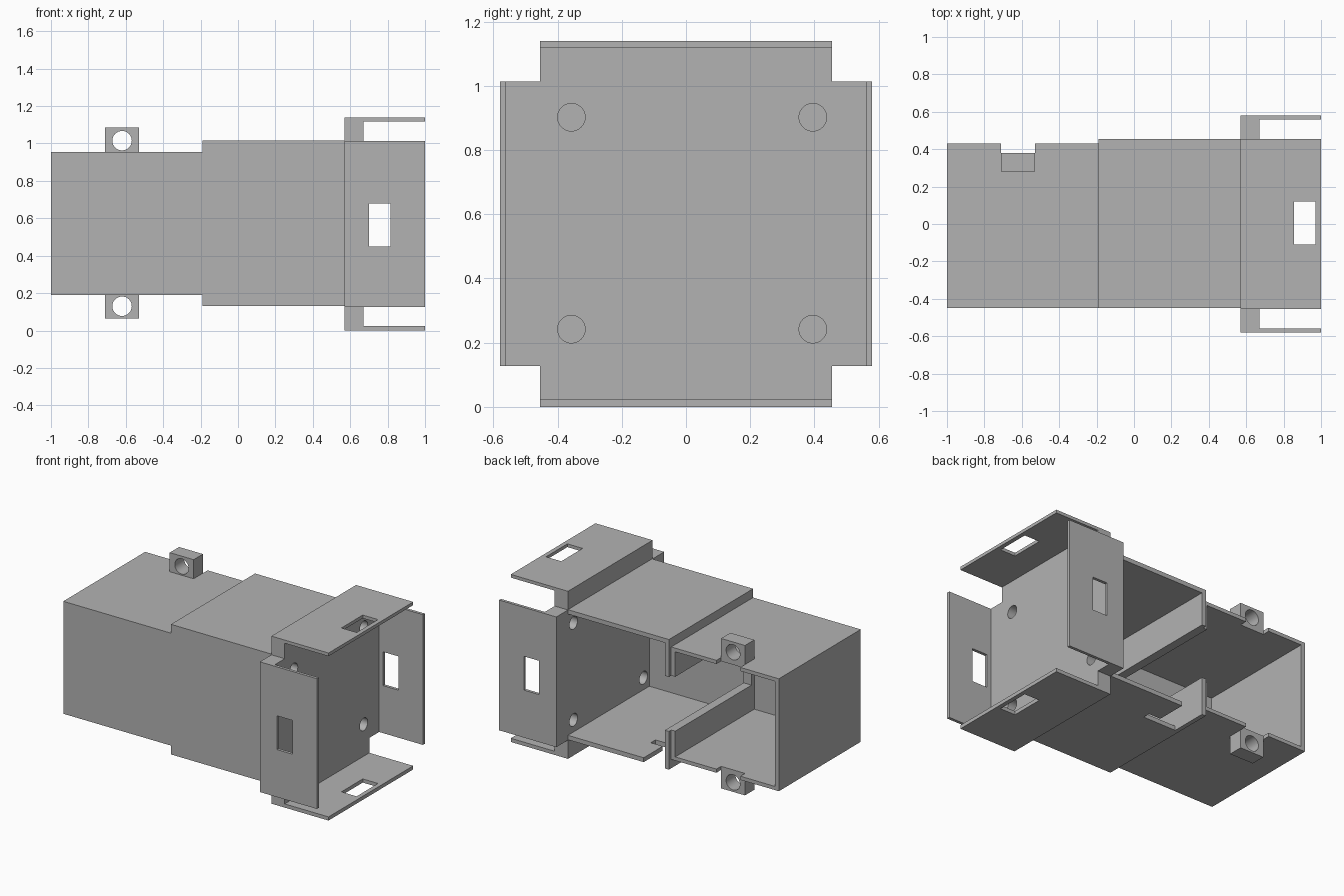
import bpy
import bmesh
from mathutils import Matrix

if "Cube" in bpy.data.objects:
    bpy.data.objects.remove(bpy.data.objects["Cube"], do_unlink=True)

grey = bpy.data.materials.new("plain grey")
grey.use_nodes = True
grey.diffuse_color = (0.45, 0.45, 0.45, 1)
grey.node_tree.nodes["Principled BSDF"].inputs["Base Color"].default_value = (0.45, 0.45, 0.45, 1)


def finish(name, bm):
    bmesh.ops.recalc_face_normals(bm, faces=bm.faces)
    mesh = bpy.data.meshes.new(name)
    bm.to_mesh(mesh)
    bm.free()
    mesh.materials.append(grey)
    obj = bpy.data.objects.new(name, mesh)
    bpy.context.collection.objects.link(obj)
    return obj


def box(name, x, y, z):
    """Box from (low, high) pairs on each axis."""
    bm = bmesh.new()
    bmesh.ops.create_cube(bm, size=1)
    for v in bm.verts:
        v.co = [r[0] if c < 0 else r[1] for c, r in zip(v.co, (x, y, z))]
    return finish(name, bm)


def rod(centre, radius, axis, length=0.4):
    bm = bmesh.new()
    turn = Matrix.Rotation(1.5707963, 4, "Y" if axis == "X" else "X")
    bmesh.ops.create_cone(bm, cap_ends=True, segments=32, radius1=radius, radius2=radius,
                          depth=length, matrix=Matrix.Translation(centre) @ turn)
    return finish("hole_cutter", bm)


def cut(obj, cutters):
    """Subtract each cutter, then discard it."""
    bpy.context.view_layer.objects.active = obj
    for c in cutters:
        c.hide_render = True
        mod = obj.modifiers.new("cut", "BOOLEAN")
        mod.operation = "DIFFERENCE"
        mod.solver = "EXACT"
        mod.object = c
        bpy.ops.object.modifier_apply(modifier=mod.name)
        bpy.data.objects.remove(c, do_unlink=True)


def window():
    return box("window_cutter", (-0.3, -0.1), (-0.39, 0.7), (0.39, 0.76))


WALL = 0.03

# Narrow chamber, open at the back, notched behind each lug
narrow = box("narrow_chamber", (-1, -0.19), (-0.45, 0.43), (0.19, 0.955))
cut(narrow, [
    box("cavity", (-1 + WALL, -0.19 - WALL), (-0.45 + WALL, 0.7), (0.19 + 0.025, 0.955 - 0.025)),
    box("notch", (-0.71, -0.53), (0.28, 0.7), (0, 1.2)),
    window(),
])

# Wide chamber, with a hooked slot in its floor
wide = box("wide_chamber", (-0.19, 0.57), (-0.45, 0.455), (0.13, 1.015))
cut(wide, [
    box("cavity", (-0.19 + WALL, 0.7), (-0.45 + WALL, 0.7), (0.13 + WALL, 1.015 - WALL)),
    window(),
    box("slot", (-0.19 + WALL, 0), (0.2, 0.7), (0, 0.3)),
    box("slot_hook", (-0.05, 0.09), (0.2, 0.25), (0, 0.3)),
])

# Screw lugs above and below the narrow chamber
for name, z, hole_z in (("upper_lug", (0.93, 1.085), 1.015), ("lower_lug", (0.065, 0.215), 0.13)):
    lug = box(name, (-0.71, -0.53), (0.28, 0.38), z)
    cut(lug, [rod((-0.62, 0.33, hole_z), 0.052, "Y")])

# Cross-shaped end plate with four thin wings
MID = 0.57
quarter = [(0.58, 0.443), (0.455, 0.443), (0.455, MID)]
outline = []
for sy, sz in ((1, 1), (-1, 1), (-1, -1), (1, -1)):
    pts = [(sy * y, MID + sz * z) for y, z in quarter]
    outline += pts if sy * sz > 0 else pts[::-1]
bm = bmesh.new()
face = bm.faces.new([bm.verts.new((0.57, y, z)) for y, z in outline])
ext = bmesh.ops.extrude_face_region(bm, geom=[face])
bmesh.ops.translate(bm, vec=(0.43, 0, 0), verts=[v for v in ext["geom"] if isinstance(v, bmesh.types.BMVert)])
plate = finish("end_plate", bm)
cut(plate, [
    box("core", (0.67, 1.2), (-0.56, 0.56), (0.025, 1.118)),
    box("side_openings", (0.70, 0.815), (-0.8, 0.8), (0.45, 0.68)),
    box("top_openings", (0.855, 0.97), (-0.11, 0.12), (-0.3, 1.5)),
] + [rod((0.62, y, z), 0.043, "X") for y in (-0.357, 0.395) for z in (0.242, 0.902)])

# Smooth the round holes, keep box edges sharp
for obj in bpy.context.scene.objects:
    obj.select_set(obj.type == "MESH")
bpy.context.view_layer.objects.active = plate
bpy.ops.object.shade_smooth_by_angle(angle=0.5)
